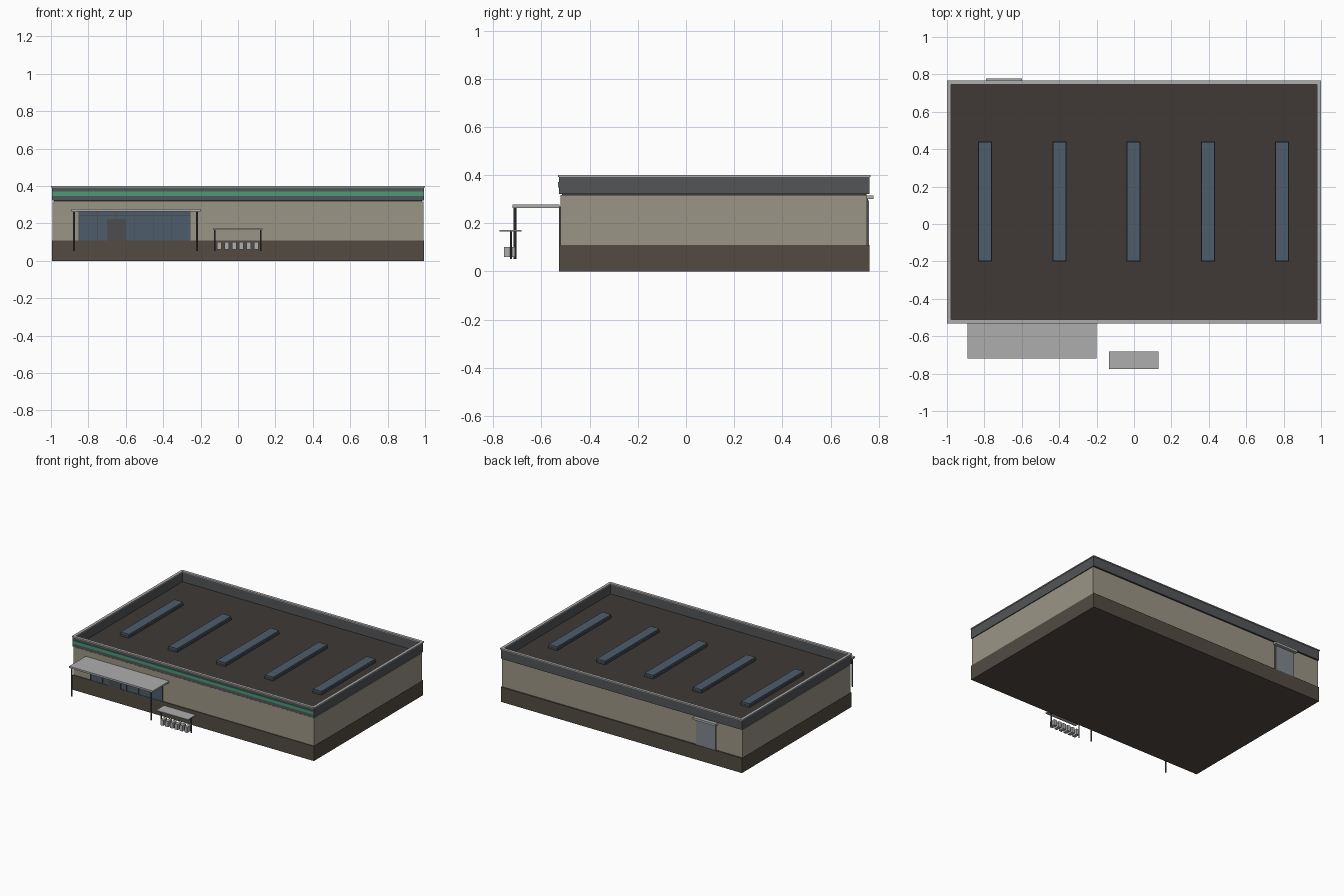
import bpy

if "Cube" in bpy.data.objects:
    bpy.data.objects.remove(bpy.data.objects["Cube"])


def mat(name, r, g, b):
    m = bpy.data.materials.new(name)
    m.diffuse_color = (r, g, b, 1)
    m.use_nodes = True
    m.node_tree.nodes["Principled BSDF"].inputs["Base Color"].default_value = m.diffuse_color
    return m


BRICK = mat("dark_brick", 0.085, 0.07, 0.055)
CLAD = mat("beige_cladding", 0.33, 0.30, 0.24)
FASCIA = mat("charcoal", 0.085, 0.09, 0.095)
ROOF = mat("roof_felt", 0.05, 0.042, 0.038)
GREEN = mat("green_stripe", 0.07, 0.32, 0.18)
GLASS = mat("glass", 0.075, 0.11, 0.15)
DARK = mat("dark_frame", 0.07, 0.075, 0.08)
DOOR = mat("door_grey", 0.22, 0.24, 0.27)
PALE = mat("pale_metal", 0.42, 0.42, 0.42)


def box(name, x, y, z, m):
    """Box from (min, max) ranges on each axis."""
    bpy.ops.mesh.primitive_cube_add(
        size=1, location=[(a + b) / 2 for a, b in (x, y, z)])
    o = bpy.context.object
    o.name = name
    o.scale = [b - a for a, b in (x, y, z)]
    bpy.ops.object.transform_apply(location=False, rotation=False, scale=True)
    o.data.materials.append(m)
    return o


def post(name, x, y, z0, z1, r, m):
    bpy.ops.mesh.primitive_cylinder_add(
        vertices=10, radius=r, depth=z1 - z0, location=(x, y, (z0 + z1) / 2))
    o = bpy.context.object
    o.name = name
    o.data.materials.append(m)
    bpy.ops.object.shade_smooth_by_angle()


def ring(name, x, y, z, t, m):
    """Four strips of thickness t around a rectangle."""
    box(name + "_front", x, (y[0], y[0] + t), z, m)
    box(name + "_back", x, (y[1] - t, y[1]), z, m)
    inner = (y[0] + t, y[1] - t)
    box(name + "_left", (x[0], x[0] + t), inner, z, m)
    box(name + "_right", (x[1] - t, x[1]), inner, z, m)


# Main shell
BX, BY = (-0.995, 0.995), (-0.527, 0.762)
box("brick_base", BX, BY, (0, 0.11), BRICK)
box("clad_walls", (-0.993, 0.993), (-0.521, 0.752), (0.11, 0.318), CLAD)
box("flat_roof", (-0.985, 0.985), (-0.515, 0.75), (0.31, 0.322), ROOF)
ring("parapet", BX, BY, (0.322, 0.393), 0.014, FASCIA)
ring("coping", (-1, 1), (-0.531, 0.767), (0.393, 0.4), 0.021, PALE)
box("green_stripe", BX, (-0.532, -0.526), (0.348, 0.371), GREEN)

# Roof lights
for i in range(5):
    cx = (i - 2) * 0.397 - 0.002
    box(f"skylight_curb_{i}", (cx - 0.037, cx + 0.037), (-0.2, 0.44), (0.32, 0.335), DARK)
    box(f"skylight_glass_{i}", (cx - 0.035, cx + 0.035), (-0.198, 0.438), (0.335, 0.349), GLASS)

# Shopfront glazing, mullions and entrance
WX0, WX1 = -0.85, -0.255
box("shop_window", (WX0, WX1), (-0.524, -0.515), (0.11, 0.27), GLASS)
for i in range(7):
    x = WX0 + (WX1 - WX0) * i / 6
    box(f"mullion_{i}", (x - 0.002, x + 0.002), (-0.528, -0.518), (0.11, 0.27), DARK)
box("transom", (WX0, WX1), (-0.527, -0.518), (0.241, 0.245), DARK)
box("entrance_door", (-0.70, -0.60), (-0.527, -0.518), (0.11, 0.225), DARK)

# Entrance canopy
box("entrance_canopy", (-0.89, -0.20), (-0.72, -0.525), (0.264, 0.277), PALE)
for side, x in (("left", -0.876), ("right", -0.219)):
    post(f"canopy_post_{side}", x, -0.71, 0.052, 0.266, 0.006, DARK)

# Rear service door with hood
box("rear_door_frame", (-0.78, -0.61), (0.745, 0.756), (0.11, 0.3), DARK)
box("rear_door", (-0.775, -0.615), (0.75, 0.759), (0.11, 0.295), DOOR)
box("rear_hood", (-0.79, -0.6), (0.75, 0.778), (0.3, 0.316), PALE)

# Trolley shelter
box("shelter_roof", (-0.133, 0.13), (-0.775, -0.682), (0.166, 0.173), PALE)
for side, x in (("left", -0.125), ("right", 0.122)):
    post(f"shelter_post_{side}", x, -0.726, 0.052, 0.167, 0.004, DARK)
for i in range(6):
    cx = -0.1 + i * 0.0395
    box(f"trolley_{i}", (cx - 0.012, cx + 0.012), (-0.755, -0.71), (0.06, 0.102), PALE)
